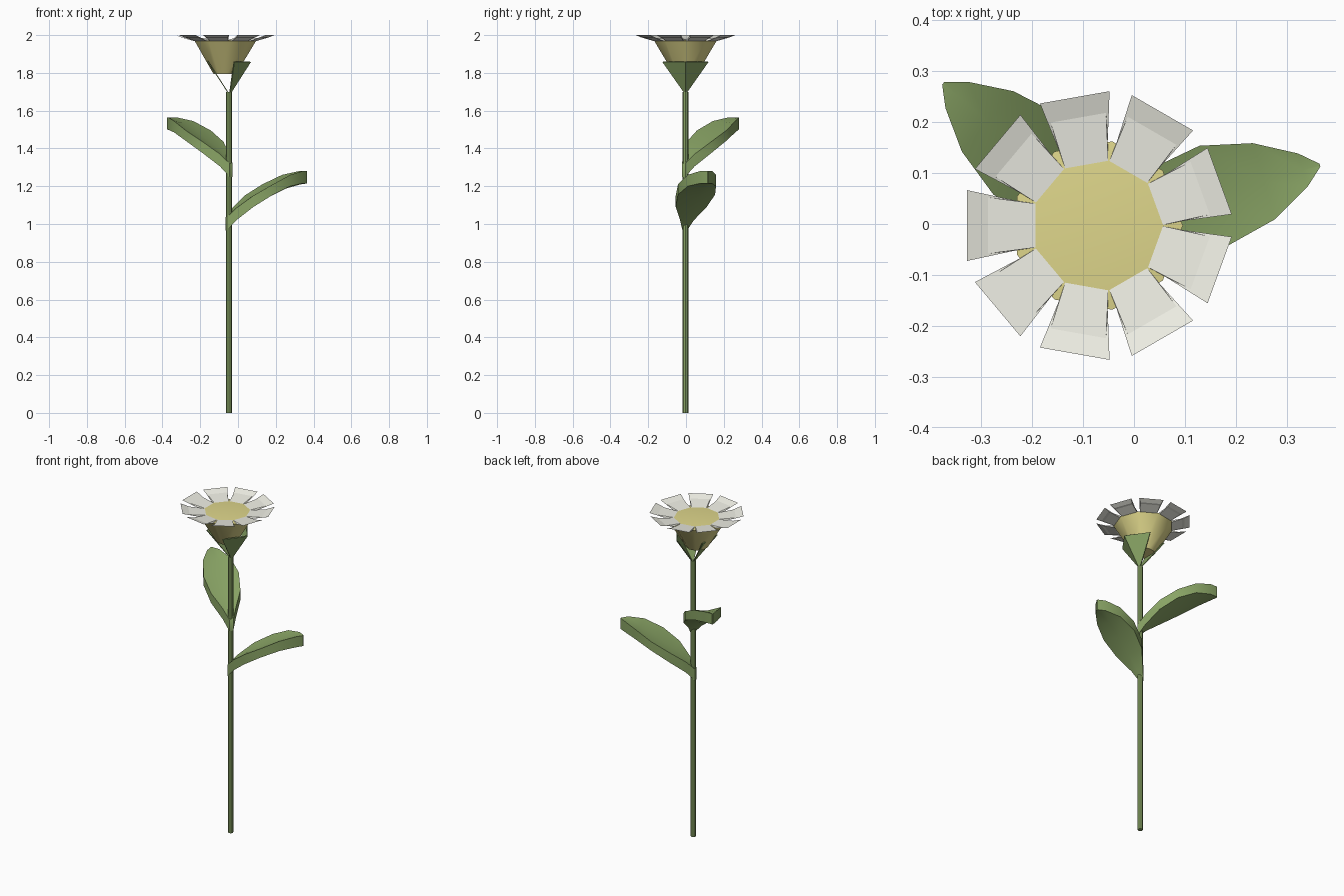
import bpy, bmesh
from math import cos, sin, radians, pi

if "Cube" in bpy.data.objects:
    bpy.data.objects.remove(bpy.data.objects["Cube"])


def material(name, rgb):
    m = bpy.data.materials.new(name)
    m.diffuse_color = (*rgb, 1)
    m.use_nodes = True
    m.node_tree.nodes["Principled BSDF"].inputs["Base Color"].default_value = m.diffuse_color
    return m


GREEN = material("leaf_green", (0.25, 0.37, 0.13))
YELLOW = material("soft_yellow", (0.74, 0.68, 0.26))
WHITE = material("petal_white", (0.86, 0.86, 0.78))


def build(name, verts, faces, mat, smooth=False):
    me = bpy.data.meshes.new(name)
    me.from_pydata(verts, [], faces)
    bm = bmesh.new()
    bm.from_mesh(me)
    bmesh.ops.recalc_face_normals(bm, faces=bm.faces)
    bm.to_mesh(me)
    bm.free()
    me.materials.append(mat)
    ob = bpy.data.objects.new(name, me)
    bpy.context.collection.objects.link(ob)
    if smooth:
        bpy.ops.object.select_all(action='DESELECT')
        ob.select_set(True)
        bpy.context.view_layer.objects.active = ob
        bpy.ops.object.shade_smooth_by_angle(angle=radians(45))
    return ob


def polar(cx, r, deg, z, cy=-0.003):
    a = radians(deg)
    return (cx + r * cos(a), cy + r * sin(a), z)


def lathe(name, cx, profile, n, mat, smooth=False):
    verts = [polar(cx, r, 360 * i / n, z) for r, z in profile for i in range(n)]
    faces = [(k * n + i, k * n + (i + 1) % n, (k + 1) * n + (i + 1) % n, (k + 1) * n + i)
             for k in range(len(profile) - 1) for i in range(n)]
    faces += [tuple(range(n)), tuple(range((len(profile) - 1) * n, len(profile) * n))]
    return build(name, verts, faces, mat, smooth)


STEM_X, FLOWER_X = -0.048, -0.072

# Stem
lathe("stem", STEM_X, [(0.015, 0), (0.015, 1.70)], 8, GREEN)

# Yellow flower cup and centre disc
lathe("flower_cup", FLOWER_X, [(0.062, 1.795), (0.168, 1.97), (0.13, 1.974)], 9, YELLOW, True)

# Sepals: pentagonal pyramid, open on the two sides at +-108 degrees
ring = [polar(-0.062, 0.125, a, 1.86) for a in (0, 72, 144, 216, 288)]
apex = (STEM_X, -0.003, 1.685)
sepals = build("sepals", ring + [apex], [(0, 1, 5), (4, 0, 5), (2, 3, 5)], GREEN)
sol = sepals.modifiers.new("thickness", 'SOLIDIFY')
sol.thickness = 0.006


# Nine tilted petals with a shallow dish
def petal(i):
    a = 40 * i + 20
    rows = [(0.129, 19.5, 1.976), (0.236, 14, 1.988), (0.265, 15.2, 2.0), (0.167, 17, 1.968)]
    verts = [polar(FLOWER_X, r, a + s * h, z) for r, h, z in rows for s in (-1, 1)]
    faces = [(0, 1, 3, 2), (2, 3, 5, 4), (4, 5, 7, 6), (6, 7, 1, 0), (0, 2, 4, 6), (1, 3, 5, 7)]
    build(f"petal_{i + 1}", verts, faces, WHITE)


for i in range(9):
    petal(i)

# Leaves: (distance, half width, underside height, thickness) along the midrib
LEAF = [(-0.015, 0.012, 0.00, 0.07), (0.03, 0.038, 0.055, 0.065), (0.11, 0.085, 0.125, 0.06),
        (0.213, 0.102, 0.19, 0.055), (0.315, 0.078, 0.235, 0.06),
        (0.395, 0.034, 0.25, 0.065), (0.43, 0.003, 0.25, 0.065)]


def leaf(name, base_z, deg):
    a = radians(deg)
    verts, faces = [], []
    for r, w, z, t in LEAF:
        for dz in (0, t):
            for s in (-1, 0, 1):
                drop = 0 if s else -0.15 * w
                verts.append((STEM_X + r * cos(a) - s * w * sin(a),
                              -0.003 + r * sin(a) + s * w * cos(a),
                              base_z + z + dz + drop))
    loop = [0, 1, 2, 5, 4, 3]
    for k in range(len(LEAF) - 1):
        for j in range(6):
            p, q = k * 6 + loop[j], k * 6 + loop[(j + 1) % 6]
            faces.append((p, q, q + 6, p + 6))
    last = (len(LEAF) - 1) * 6
    faces += [tuple(loop), tuple(last + v for v in loop)]
    build(name, verts, faces, GREEN, True)


leaf("lower_leaf", 0.965, 16)
leaf("upper_leaf", 1.25, 139.5)
